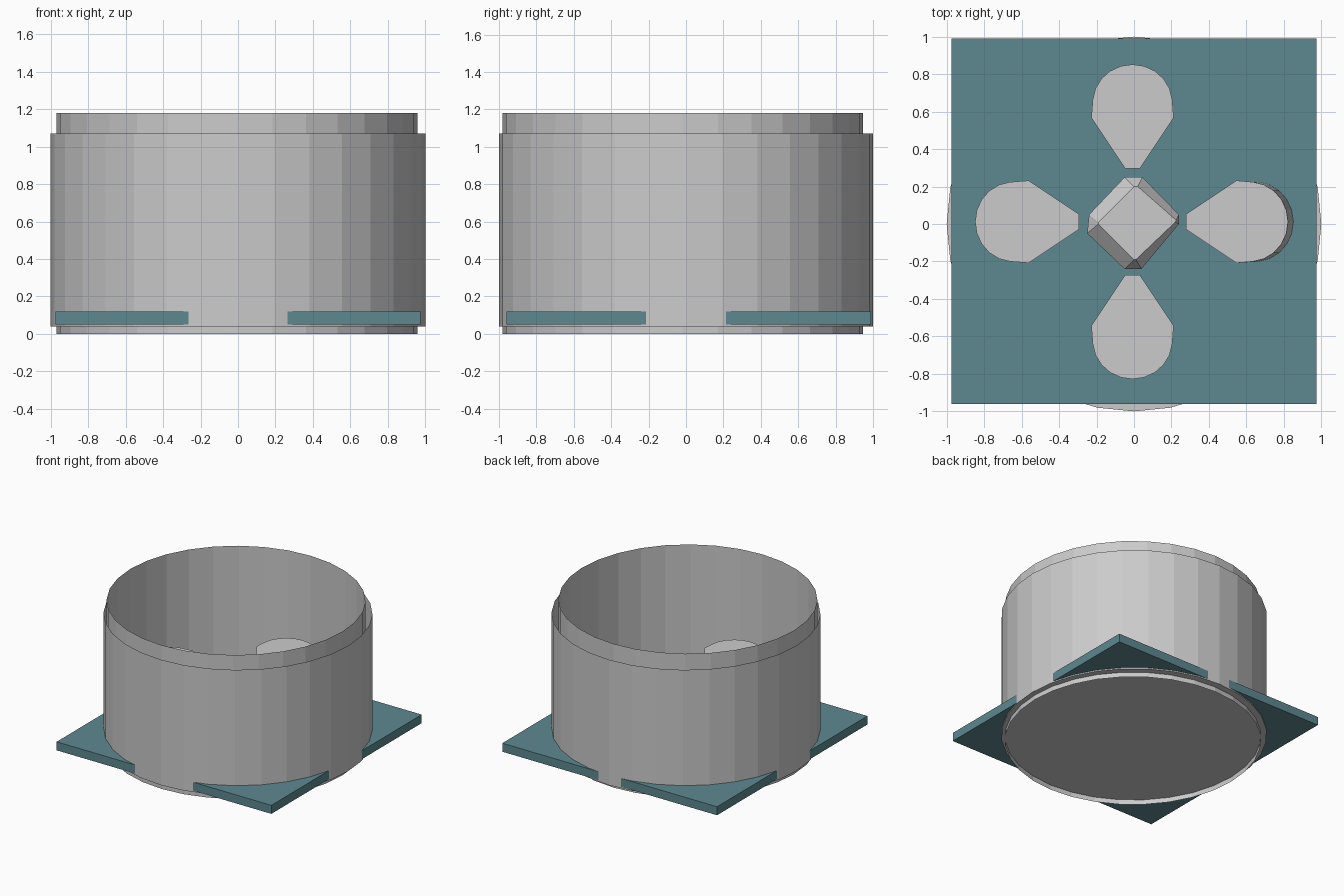
import bpy, bmesh
from math import sin, cos, pi, radians

if "Cube" in bpy.data.objects:
    bpy.data.objects.remove(bpy.data.objects["Cube"])

SEG = 32


def finish(name, bm, color=None):
    bmesh.ops.recalc_face_normals(bm, faces=bm.faces)
    mesh = bpy.data.meshes.new(name)
    bm.to_mesh(mesh)
    bm.free()
    ob = bpy.data.objects.new(name, mesh)
    bpy.context.collection.objects.link(ob)
    if color:
        mat = bpy.data.materials.new(name + "_colour")
        mat.diffuse_color = color
        mat.use_nodes = True
        mat.node_tree.nodes["Principled BSDF"].inputs["Base Color"].default_value = mat.diffuse_color
        mesh.materials.append(mat)
    return ob


def loft(name, low, high, z0, z1, bottom=True, top=True, color=None):
    """Join two outlines of equal length, with optional end caps."""
    bm = bmesh.new()
    a = [bm.verts.new((x, y, z0)) for x, y in low]
    b = [bm.verts.new((x, y, z1)) for x, y in high]
    n = len(a)
    for i in range(n):
        j = (i + 1) % n
        bm.faces.new((a[i], a[j], b[j], b[i]))
    if bottom:
        bm.faces.new(a[::-1])
    if top:
        bm.faces.new(b)
    return finish(name, bm, color)


def circle(r, cx=0, cy=0):
    return [(cx + r * cos(2 * pi * i / SEG), cy + r * sin(2 * pi * i / SEG))
            for i in range(SEG)]


def petal(angle, outer):
    """Teardrop outline pointing at the middle, turned by angle."""
    right = [(0.285, -0.04), (0.555, -0.22)]
    arc = [(outer - 0.205 + 0.205 * cos(t), 0.213 * sin(t))
           for t in (radians(-85 + 17 * k) for k in range(11))]
    pts = right + arc + [(x, -y) for x, y in reversed(right)]
    c, s = cos(angle), sin(angle)
    return [(x * c - y * s - 0.008, x * s + y * c + 0.012) for x, y in pts]


# Outer cup: closed floor, open top
outer = circle(1.0)
loft("outer_cup", outer, outer, 0.04, 1.07, top=False)

# Inner sleeve: thin tube open at both ends
inner = circle(0.963, -0.005, -0.018)
loft("inner_sleeve", inner, inner, 0.0, 1.18, bottom=False, top=False)

# Square base plate
square = [(-0.975, -0.96), (0.975, -0.96), (0.975, 0.99), (-0.975, 0.99)]
loft("base_plate", square, square, 0.05, 0.12, color=(0.11, 0.25, 0.28, 1))

# Four teardrop pegs; the right one leans out at its foot
for k, name in enumerate(("right", "back", "left", "front")):
    a = k * pi / 2
    loft(name + "_peg", petal(a, 0.86 if k == 0 else 0.84),
         petal(a, 0.83 if k == 0 else 0.84), 0.10, 0.52)

# Central diamond post with sloping shoulders
foot = [(0.24, 0.05), (0.045, 0.25), (-0.05, 0.25), (-0.24, 0.05),
        (-0.25, -0.05), (-0.05, -0.24), (0.04, -0.24), (0.24, 0.0)]
crown = [(0.225, 0.02), (0.02, 0.20), (0.0, 0.20), (-0.19, 0.01),
         (-0.19, 0.0), (0.0, -0.19), (0.01, -0.19), (0.22, 0.01)]
loft("centre_post", foot, foot, 0.10, 0.40, top=False)
loft("centre_post_crown", foot, crown, 0.40, 0.48, bottom=False)
